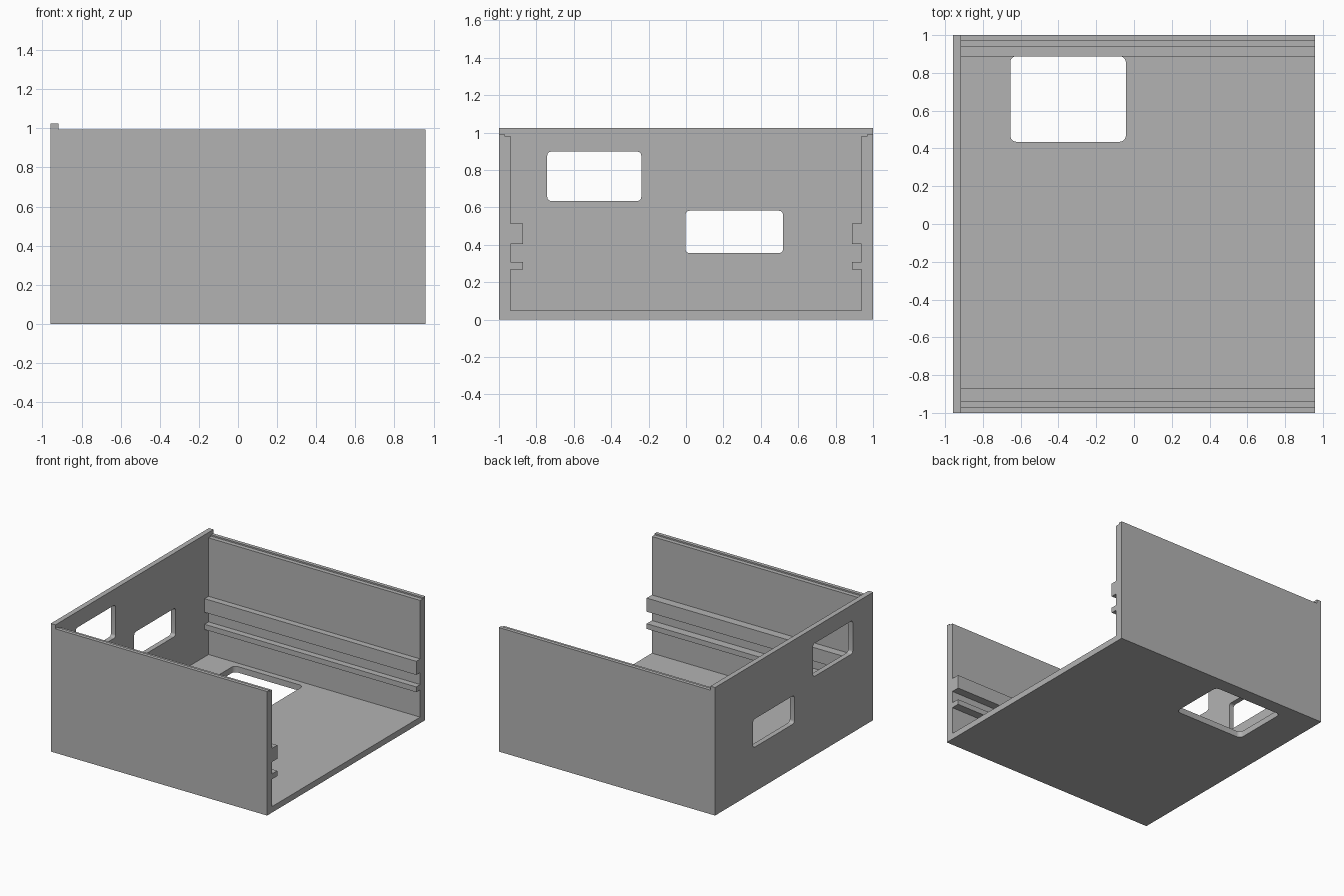
import bpy
import bmesh
from math import cos, sin, pi
from mathutils import Vector

cube = bpy.data.objects.get("Cube")
if cube:
    bpy.data.objects.remove(cube, do_unlink=True)

grey = bpy.data.materials.new("plain grey")
grey.use_nodes = True
colour = (0.45, 0.45, 0.45, 1)
grey.diffuse_color = colour
grey.node_tree.nodes["Principled BSDF"].inputs["Base Color"].default_value = colour

HALF_LENGTH = 0.958
END_INNER = -0.917
FLOOR = 0.048


def prism(name, points, sweep):
    """Solid made by sweeping a closed 3D outline along a vector."""
    bm = bmesh.new()
    face = bm.faces.new([bm.verts.new(p) for p in points])
    swept = bmesh.ops.extrude_face_region(bm, geom=[face])["geom"]
    verts = [g for g in swept if isinstance(g, bmesh.types.BMVert)]
    bmesh.ops.translate(bm, verts=verts, vec=Vector(sweep))
    bmesh.ops.recalc_face_normals(bm, faces=bm.faces)
    mesh = bpy.data.meshes.new(name)
    bm.to_mesh(mesh)
    bm.free()
    mesh.materials.append(grey)
    obj = bpy.data.objects.new(name, mesh)
    bpy.context.collection.objects.link(obj)
    return obj


def rounded_rect(a0, a1, b0, b1, r, steps=6):
    """Outline of a rectangle with rounded corners."""
    corners = [(a1 - r, b1 - r), (a0 + r, b1 - r), (a0 + r, b0 + r), (a1 - r, b0 + r)]
    return [(a + r * cos((q + i / steps) * pi / 2), b + r * sin((q + i / steps) * pi / 2))
            for q, (a, b) in enumerate(corners) for i in range(steps + 1)]


def combine(body, other, operation):
    """Apply a boolean and remove the helper."""
    other.hide_render = True
    mod = body.modifiers.new(operation.lower(), "BOOLEAN")
    mod.operation = operation
    mod.solver = "EXACT"
    mod.object = other
    bpy.context.view_layer.objects.active = body
    bpy.ops.object.modifier_apply(modifier=mod.name)
    bpy.data.objects.remove(other, do_unlink=True)


def wall_profile(side, rail):
    """Half section from the floor centre up the inside and down the outside."""
    inner, step = 0.937, 0.971
    half = [(inner, FLOOR),
            (inner, 0.267), (rail, 0.267), (rail, 0.309), (inner, 0.309),
            (inner, 0.405), (rail, 0.405), (rail, 0.514), (inner, 0.514),
            (inner, 0.982), (step, 0.982), (step, 0.993), (1, 0.993), (1, 0)]
    return [(side * y, z) for y, z in half]


# Channel: floor, side walls, stepped lips and board rails
section = wall_profile(1, 0.887) + wall_profile(-1, 0.871)[::-1]
case = prism("open_case", [(END_INNER, y, z) for y, z in section],
             (HALF_LENGTH - END_INNER, 0, 0))

# Taller end wall
end_wall = prism("end_wall", [(-HALF_LENGTH, -1, 0), (-HALF_LENGTH, 1, 0),
                              (-HALF_LENGTH, 1, 1.025), (-HALF_LENGTH, -1, 1.025)],
                 (END_INNER + HALF_LENGTH, 0, 0))
combine(case, end_wall, "UNION")

# Two windows through the end wall
for window in ((-0.742, -0.239, 0.634, 0.898), (-0.003, 0.519, 0.356, 0.582)):
    outline = rounded_rect(*window, 0.022)
    cutter = prism("window_cutter", [(-1.1, y, z) for y, z in outline], (0.3, 0, 0))
    combine(case, cutter, "DIFFERENCE")

# Opening through the floor
outline = rounded_rect(-0.655, -0.043, 0.435, 0.889, 0.034)
cutter = prism("floor_cutter", [(x, y, -0.1) for x, y in outline], (0, 0, 0.2))
combine(case, cutter, "DIFFERENCE")

# Smooth only the rounded corners
bpy.ops.object.select_all(action="DESELECT")
case.select_set(True)
bpy.context.view_layer.objects.active = case
bpy.ops.object.shade_smooth_by_angle()
